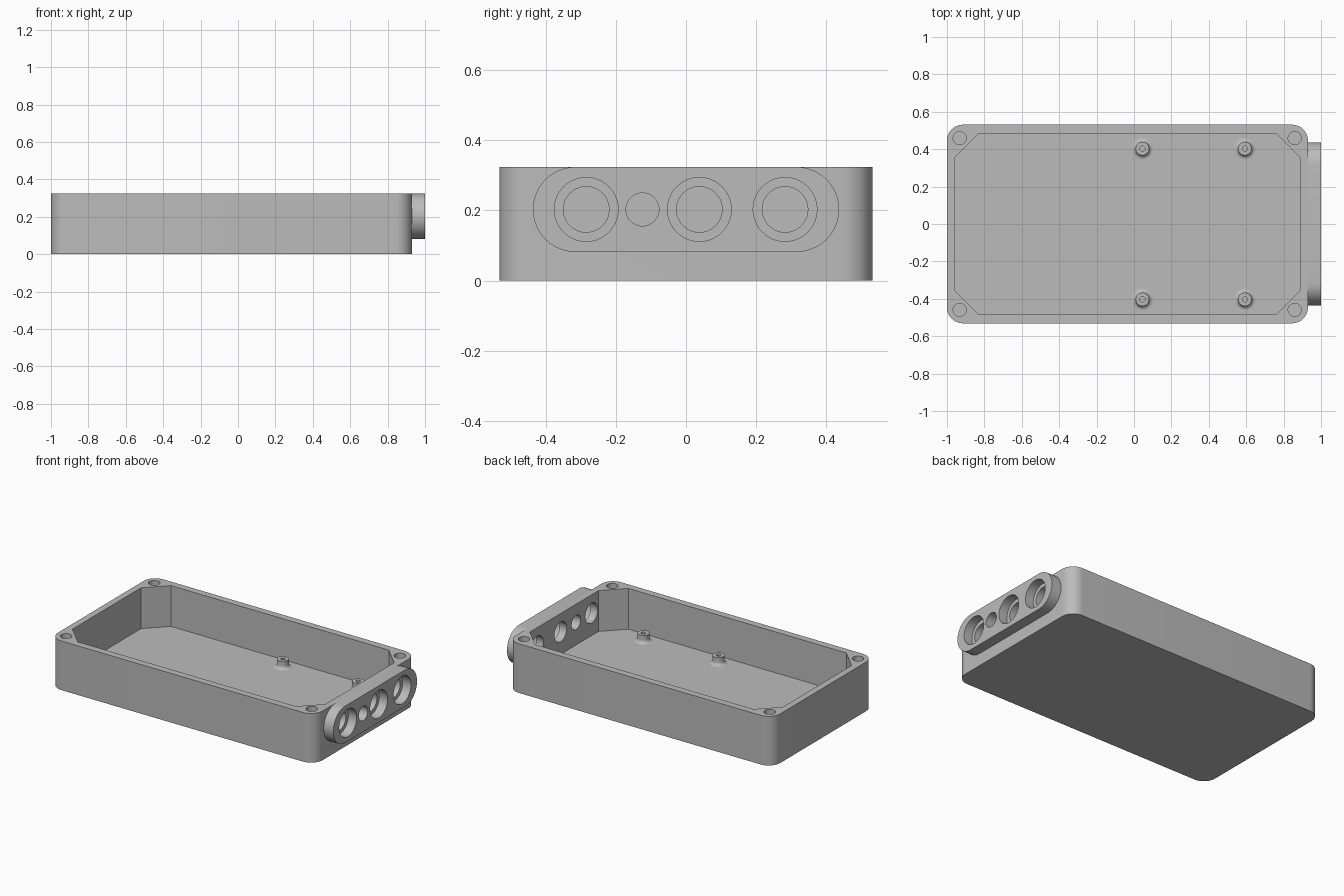
import bpy, bmesh, math
from mathutils import Vector, Matrix

cube = bpy.data.objects.get("Cube")
if cube:
    bpy.data.objects.remove(cube, do_unlink=True)

grey = bpy.data.materials.new("plain grey")
grey.use_nodes = True
grey.diffuse_color = (0.5, 0.5, 0.5, 1)
grey.node_tree.nodes["Principled BSDF"].inputs["Base Color"].default_value = grey.diffuse_color

HEIGHT, FLOOR = 0.324, 0.055
LEFT, RIGHT, HALF_Y = -1.0, 0.93, 0.531


def rounded(cx, cy, hx, hy, r, steps=10):
    """Outline of a rounded rectangle; a circle when hx = hy = r."""
    pts = []
    for q, (sx, sy) in enumerate([(1, 1), (-1, 1), (-1, -1), (1, -1)]):
        for i in range(steps + 1):
            a = math.pi / 2 * (q + i / steps)
            p = Vector((cx + sx * (hx - r) + r * math.cos(a),
                        cy + sy * (hy - r) + r * math.sin(a)))
            if all((p - o).length > 1e-5 for o in pts):
                pts.append(p)
    return pts


def circle(cx, cy, r):
    return rounded(cx, cy, r, r, r)


def finish(name, bm):
    bmesh.ops.recalc_face_normals(bm, faces=bm.faces)
    mesh = bpy.data.meshes.new(name)
    bm.to_mesh(mesh)
    bm.free()
    mesh.materials.append(grey)
    ob = bpy.data.objects.new(name, mesh)
    bpy.context.collection.objects.link(ob)
    return ob


def prism(name, outline, lo, hi, along_x=False):
    """Extrude an outline along z, or a (y, z) outline along x."""
    bm = bmesh.new()
    place = (lambda p: (lo, p[0], p[1])) if along_x else (lambda p: (p[0], p[1], lo))
    face = bm.faces.new([bm.verts.new(place(p)) for p in outline])
    new = bmesh.ops.extrude_face_region(bm, geom=[face])["geom"]
    step = (hi - lo, 0, 0) if along_x else (0, 0, hi - lo)
    bmesh.ops.translate(bm, vec=step, verts=[v for v in new if isinstance(v, bmesh.types.BMVert)])
    return finish(name, bm)


def activate(ob):
    bpy.ops.object.select_all(action="DESELECT")
    ob.select_set(True)
    bpy.context.view_layer.objects.active = ob


def cut(ob, cutter):
    activate(ob)
    mod = ob.modifiers.new("cut", "BOOLEAN")
    mod.operation, mod.solver, mod.object = "DIFFERENCE", "EXACT", cutter
    bpy.ops.object.modifier_apply(modifier=mod.name)
    bpy.data.objects.remove(cutter, do_unlink=True)


def smooth(ob):
    activate(ob)
    bpy.ops.object.shade_smooth_by_angle(angle=math.radians(30))


# Open tray with a chamfered cavity
tray = prism("tray", rounded((LEFT + RIGHT) / 2, 0, (RIGHT - LEFT) / 2, HALF_Y, 0.085), 0, HEIGHT)
x0, x1, y1, c = -0.957, 0.888, 0.485, 0.128
cavity = [(x0 + c, -y1), (x1 - c, -y1), (x1, c - y1), (x1, y1 - c),
          (x1 - c, y1), (x0 + c, y1), (x0, y1 - c), (x0, c - y1)]
cut(tray, prism("cavity_cutter", cavity, FLOOR, 0.5))

# Screw holes in the corners
for x in (-0.932, 0.859):
    for y in (-0.459, 0.459):
        cut(tray, prism("screw_cutter", circle(x, y, 0.035), 0.1, 0.5))

# Raised port plate on the end wall
PORT_Z = 0.203
plate = prism("port_plate", rounded(0, PORT_Z, 0.436, 0.121, 0.121), RIGHT, 1.0, True)

# Ports: three counterbored, one plain, all through the wall
for y, r in ((-0.284, 0.065), (0.038, 0.065), (0.282, 0.065), (-0.124, 0.047)):
    for part in (tray, plate):
        cut(part, prism("port_cutter", circle(y, PORT_Z, r), 0.8, 1.1, True))
    if r > 0.05:
        cut(plate, prism("bore_cutter", circle(y, PORT_Z, 0.091), 0.94, 1.1, True))
smooth(tray)
smooth(plate)


# Standoffs: a flared foot, a post and a pin hole
def standoff(name, x, y):
    flare = [(0.058 - 0.022 * math.sin(a), 0.022 * (1 - math.cos(a)))
             for a in (math.pi / 2 * i / 6 for i in range(7))]
    profile = [(0, -0.005), (0.058, -0.005)] + flare + [
        (0.036, 0.052), (0.014, 0.052), (0.014, 0.012), (0, 0.012)]
    bm = bmesh.new()
    verts = [bm.verts.new((r, 0, z)) for r, z in profile]
    edges = [bm.edges.new(pair) for pair in zip(verts, verts[1:])]
    bmesh.ops.spin(bm, geom=verts + edges, axis=(0, 0, 1), cent=(0, 0, 0),
                   angle=math.tau, steps=32, use_duplicate=False)
    bmesh.ops.remove_doubles(bm, verts=bm.verts, dist=1e-5)
    bm.transform(Matrix.Translation((x, y, FLOOR)))
    smooth(finish(name, bm))


for x, end in ((0.045, "middle"), (0.593, "port_end")):
    for y, side in ((-0.403, "front"), (0.403, "back")):
        standoff(f"standoff_{side}_{end}", x, y)
